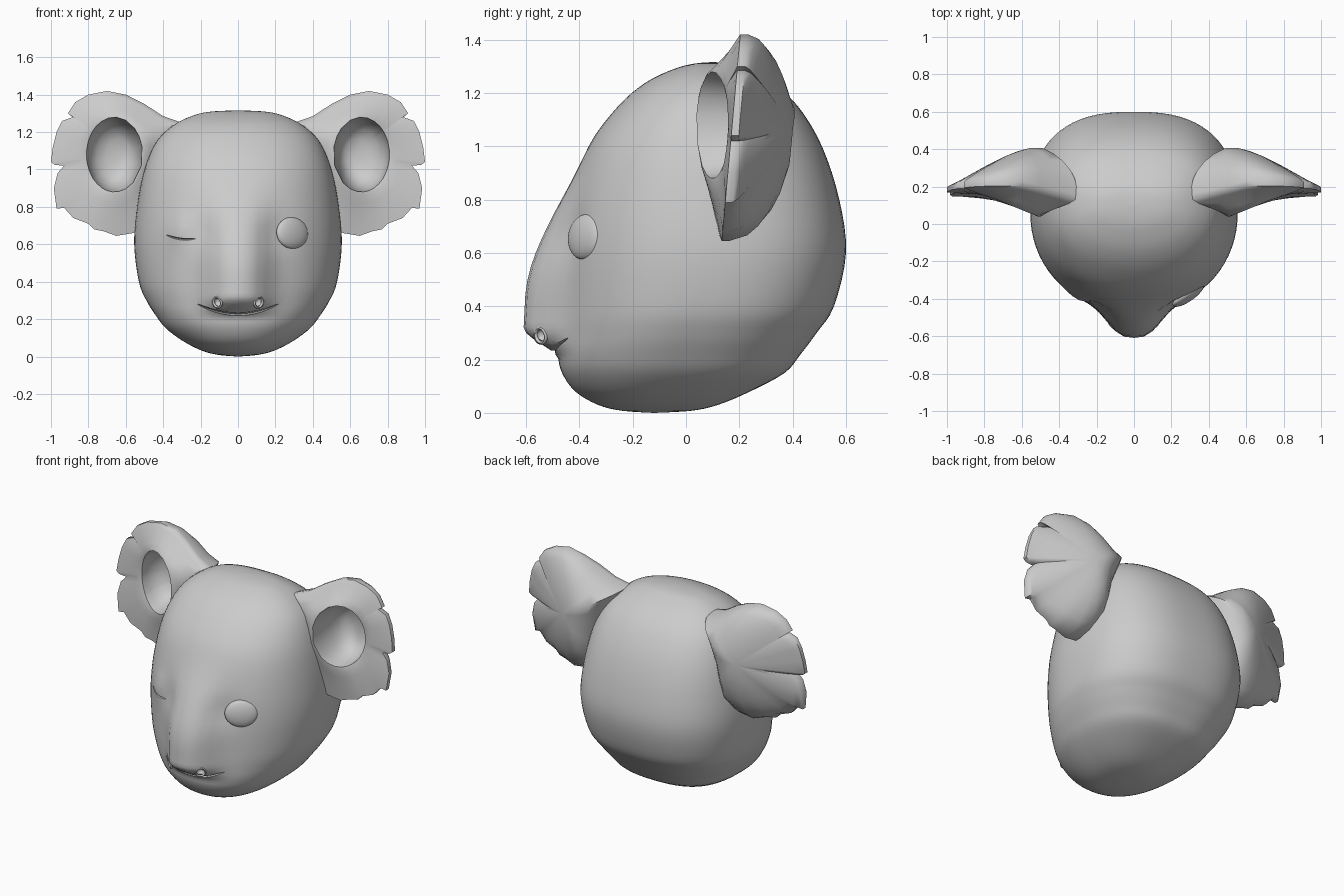
import bpy, bmesh, math
from mathutils import Vector
from mathutils.bvhtree import BVHTree

if "Cube" in bpy.data.objects:
    bpy.data.objects.remove(bpy.data.objects["Cube"])

grey = bpy.data.materials.new("soft_grey")
grey.use_nodes = True
grey.diffuse_color = (0.6, 0.6, 0.6, 1)
grey.node_tree.nodes["Principled BSDF"].inputs["Base Color"].default_value = (0.6, 0.6, 0.6, 1)


def select(ob):
    bpy.ops.object.select_all(action='DESELECT')
    ob.select_set(True)
    bpy.context.view_layer.objects.active = ob


def smooth(ob, degrees=45):
    select(ob)
    bpy.ops.object.shade_smooth_by_angle(angle=math.radians(degrees))


def loft(name, loops):
    """Skin closed loops of equal size; loops shrunk to a point become poles."""
    bm = bmesh.new()
    rings = [[bm.verts.new(p) for p in loop] for loop in loops]
    n = len(rings[0])
    for a, b in zip(rings, rings[1:]):
        for i in range(n):
            j = (i + 1) % n
            bm.faces.new((a[i], a[j], b[j], b[i]))
    bmesh.ops.remove_doubles(bm, verts=bm.verts, dist=1e-5)
    bmesh.ops.recalc_face_normals(bm, faces=bm.faces)
    mesh = bpy.data.meshes.new(name)
    bm.to_mesh(mesh)
    bm.free()
    ob = bpy.data.objects.new(name, mesh)
    bpy.context.collection.objects.link(ob)
    mesh.materials.append(grey)
    return ob


def cut(target, cutter):
    select(target)
    mod = target.modifiers.new("cut", 'BOOLEAN')
    mod.operation = 'DIFFERENCE'
    mod.solver = 'EXACT'
    mod.object = cutter
    bpy.ops.object.modifier_apply(modifier=mod.name)
    bpy.data.objects.remove(cutter)


def step(a, b, v):
    t = min(1, max(0, (v - a) / (b - a)))
    return t * t * (3 - 2 * t)


def spline(rows, sub):
    """Catmull-Rom interpolation through rows of numbers."""
    pts = [Vector(r) for r in rows]
    out = []
    for i in range(len(pts) - 1):
        a, b, c, d = (pts[min(max(k, 0), len(pts) - 1)] for k in range(i - 1, i + 3))
        for s in range(sub):
            t = s / sub
            out.append(0.5 * (2 * b + (c - a) * t + (2 * a - 5 * b + 4 * c - d) * t * t
                              + (3 * b - a - 3 * c + d) * t ** 3))
    return out + [pts[-1]]


# Head: horizontal sections given as height, half width, front y, back y
sections = [
    (0, 0, -.12, -.12), (.008, .1, -.24, .02), (.03, .19, -.33, .12), (.08, .29, -.415, .24),
    (.15, .385, -.465, .37), (.22, .44, -.48, .43), (.3, .49, -.475, .49), (.4, .53, -.47, .555),
    (.6, .555, -.46, .6), (.8, .54, -.43, .575), (1, .5, -.365, .51), (1.15, .435, -.255, .42),
    (1.24, .34, -.15, .32), (1.29, .235, -.045, .23), (1.31, .14, .03, .17), (1.316, 0, .1, .1)]


def blob(x, z, cx, cz, r):
    return math.exp(-((x - cx) ** 2 + (z - cz) ** 2) / r ** 2)


def head_point(row, angle):
    z, w, front, back = row
    c, s = math.cos(angle), math.sin(angle)
    power = .93 if s < 0 else .78
    x = max(w, 0) * math.copysign(abs(c) ** power, c)
    y = (front + back) / 2 + (back - front) / 2 * math.copysign(abs(s) ** power, s)
    if s < 0:
        # long nose, eye sockets and the closed lid
        nose = .135 * step(.2, .32, z) * (1 - step(.42, 1, z))
        y -= nose * math.exp(-abs(x / .16) ** 3)
        y += .02 * blob(abs(x), z, .19, .66, .08)
        y -= .025 * blob(x, z, -.3, .67, .08)
    return (x, y, z)


SEG = 72
head = loft("head", [[head_point(r, math.tau * i / SEG) for i in range(SEG)]
                     for r in spline(sections, 4)])
tree = BVHTree.FromObject(head, bpy.context.evaluated_depsgraph_get())


def front_y(x, z):
    return tree.ray_cast(Vector((x, -2, z)), Vector((0, 1, 0)))[0].y


# Mouth and closed-eye creases, cut by tapered bent wedges
def crease(name, cx, cz, half, rise, tilt, height, outer, inner):
    loops = []
    for k in range(25):
        u = k / 12 - 1
        x, z = cx + half * u, cz + rise * u * u + tilt * u
        y, h = front_y(x, z), height * math.sqrt(1 - u * u)
        f = math.sqrt(1 - u * u)
        loops.append([(x, y - outer * f, z - h), (x, y + inner * f, z + .3 * h),
                      (x, y - outer * f, z + h)])
    return loft(name, loops)


mouth = crease("mouth_cutter", 0, .222, .22, .06, 0, .02, .1, .06)
wink = crease("wink_cutter", -.305, .627, .08, .014, -.01, .009, .02, .025)
cut(head, mouth)
cut(head, wink)

# Nostrils: a hollow with a raised rim on each side of the nose
for side, label in ((1, "left"), (-1, "right")):
    x, z = side * .11, .29
    y = front_y(x, z)
    bpy.ops.mesh.primitive_uv_sphere_add(segments=16, ring_count=10, radius=.026,
                                         location=(x, y, z))
    cut(head, bpy.context.object)
    bpy.ops.mesh.primitive_torus_add(major_radius=.028, minor_radius=.007, major_segments=20,
                                     minor_segments=8, location=(x, y, z),
                                     rotation=(math.radians(100), 0, side * math.radians(42)))
    rim = bpy.context.object
    rim.name = label + "_nostril_rim"
    rim.data.materials.append(grey)
    smooth(rim)
smooth(head)

# Open eye: a flattened dome lying on the face
bpy.ops.mesh.primitive_uv_sphere_add(segments=32, ring_count=16,
                                     location=(.29, front_y(.29, .66) + .005, .66),
                                     rotation=(math.radians(-6), 0, math.radians(35)))
eye = bpy.context.object
eye.name = "left_eye"
eye.scale = (.1, .033, .085)
eye.data.materials.append(grey)
smooth(eye)

# Ears: ragged outline (x, z), rounded back and a cupped front
outline = [
    (.3, 1.25), (.4, 1.285), (.5, 1.35), (.6, 1.4), (.7, 1.42), (.8, 1.4), (.87, 1.36),
    (.91, 1.3), (.87, 1.285), (.94, 1.26), (.97, 1.2), (.99, 1.12), (1, 1.04), (.98, 1.025),
    (.93, 1.02), (.965, .98), (.985, .9), (.97, .79), (.93, .795), (.88, .74), (.8, .71),
    (.77, .68), (.72, .67), (.65, .645), (.56, .66), (.47, .72), (.43, .85), (.4, 1), (.35, 1.13)]
CENTRE = Vector((.62, 1.07))


def rim_y(p):
    return .18 + .09 * (p.y - 1) - .2 * max(0, .6 - p.x)


def ear(name, side):
    pts = [Vector(p) for p in outline]

    def place(p, y):
        return (side * p.x, y, p.y)

    loops = []
    for s in (0, .2, .4, .6, .75, .87, .95, 1):
        loop = []
        for p in pts:
            q = CENTRE.lerp(p, s)
            back = .2 + .23 * min(1, max(0, (1 - q.x) * 2)) ** .7
            rim = rim_y(p) + .014
            loop.append(place(q, rim + (back - rim) * math.sqrt(1 - s * s)))
        loops.append(loop)
    edges = []
    for p in pts:
        d = (p - CENTRE).normalized()
        edges.append(Vector((.66 + .15 * d.x, 1.08 + .2 * d.y)))
    for t in (0, .15, .4, .7, .9):
        loops.append([place(p.lerp(e, t), (rim_y(p) - .014) * (1 - t) + (.03 + .42 * (e.x - .51)) * t)
                      for p, e in zip(pts, edges)])
    for s, k in ((1, .03), (.96, .3), (.87, .6), (.7, .82), (.45, .96), (0, 1)):
        loops.append([place(CENTRE.lerp(e, s), (.03 + .42 * (e.x - .51)) * (1 - k) + .31 * k)
                      for e in edges])
    smooth(loft(name, loops), 50)


ear("left_ear", 1)
ear("right_ear", -1)
